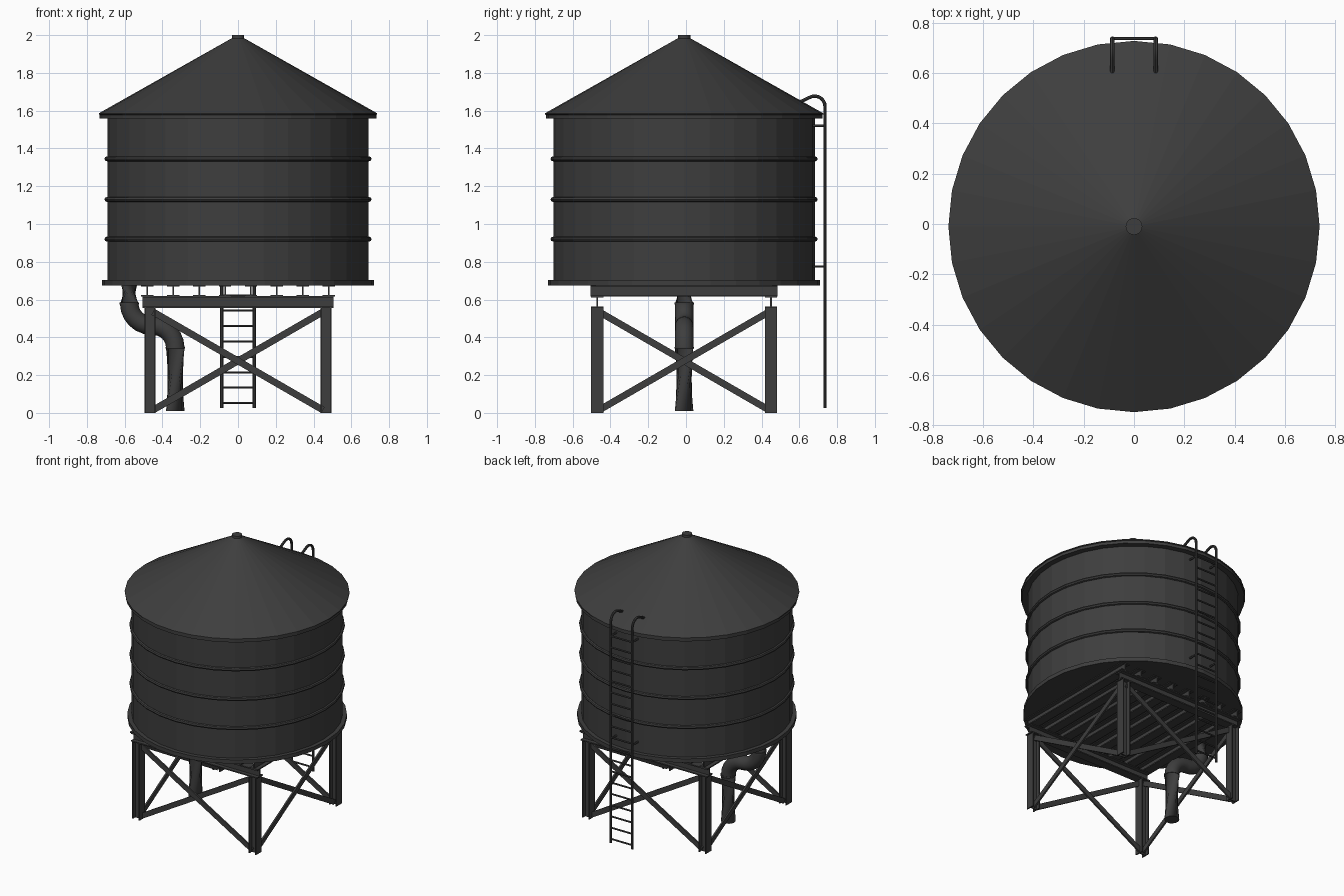
import bpy, bmesh
from math import pi, sin, cos
from mathutils import Vector, Matrix

if "Cube" in bpy.data.objects:
    bpy.data.objects.remove(bpy.data.objects["Cube"])

CY = -0.01      # tank and tower axis in y
SIDES = 32
COLOUR = (0.048, 0.048, 0.048, 1)

mat = bpy.data.materials.new("dark_grey_iron")
mat.use_nodes = True
mat.diffuse_color = COLOUR
bsdf = mat.node_tree.nodes["Principled BSDF"]
bsdf.inputs["Base Color"].default_value = COLOUR
bsdf.inputs["Roughness"].default_value = 0.8


def finish(name, bm, smooth=False):
    bmesh.ops.recalc_face_normals(bm, faces=bm.faces)
    me = bpy.data.meshes.new(name)
    bm.to_mesh(me)
    bm.free()
    me.materials.append(mat)
    ob = bpy.data.objects.new(name, me)
    bpy.context.collection.objects.link(ob)
    if smooth:
        bpy.ops.object.select_all(action="DESELECT")
        ob.select_set(True)
        bpy.context.view_layer.objects.active = ob
        bpy.ops.object.shade_smooth_by_angle(angle=pi / 5)
    return ob


def lathe(name, profile, closed=False):
    """Turn (radius, z) points about the tank axis; open profiles get end caps."""
    bm = bmesh.new()
    rings = []
    for r, z in profile:
        rings.append([bm.verts.new((r * cos(2 * pi * i / SIDES),
                                    CY + r * sin(2 * pi * i / SIDES), z))
                      for i in range(SIDES)])
    pairs = list(zip(rings, rings[1:]))
    if closed:
        pairs.append((rings[-1], rings[0]))
    else:
        bm.faces.new(rings[0])
        bm.faces.new(rings[-1])
    for a, b in pairs:
        for i in range(SIDES):
            j = (i + 1) % SIDES
            bm.faces.new((a[i], a[j], b[j], b[i]))
    return finish(name, bm)


def box(bm, centre, size, rot=Matrix()):
    bmesh.ops.create_cube(bm, size=1, matrix=Matrix.Translation(centre) @ rot
                          @ Matrix.Diagonal((*size, 1)))


def i_beam(name, start, end, flange_dir, depth, width, t=0.008):
    """Two flanges, set apart along flange_dir, joined by a thin web."""
    a, b, n = Vector(start), Vector(end), Vector(flange_dir)
    axis = (b - a).normalized()
    side = axis.cross(n)
    rot = Matrix((axis, side, n)).transposed().to_4x4()
    mid, length = (a + b) / 2, (b - a).length
    bm = bmesh.new()
    for s in (-1, 1):
        box(bm, mid + n * s * (depth - t) / 2, (length, width, t), rot)
    box(bm, mid, (length, t, depth - 2 * t), rot)
    return finish(name, bm)


def tube(name, paths, radius, sides):
    """Sweep a round section along planar paths."""
    bm = bmesh.new()
    for path in paths:
        pts = [Vector(p) for p in path]
        rings = []
        for k, p in enumerate(pts):
            d = (pts[min(k + 1, len(pts) - 1)] - pts[max(k - 1, 0)]).normalized()
            u = Vector((1, 0, 0)) if abs(d.x) < 1e-4 else Vector((0, 1, 0))
            v = d.cross(u)
            rings.append([bm.verts.new(p + radius * (cos(2 * pi * i / sides) * u
                                                     + sin(2 * pi * i / sides) * v))
                          for i in range(sides)])
        for a, b in zip(rings, rings[1:]):
            for i in range(sides):
                j = (i + 1) % sides
                bm.faces.new((a[i], a[j], b[j], b[i]))
        bm.faces.new(rings[0])
        bm.faces.new(rings[-1])
    return finish(name, bm, smooth=True)


# Tank: floor plate, wall, hoops, conical roof and cap
lathe("tank_floor", [(0.72, 0.675), (0.72, 0.703)])
lathe("tank_wall", [(0.692, 0.70), (0.692, 1.57)])
for n, z in enumerate((0.92, 1.13, 1.345)):
    hoop = [(0.694 + 0.013 * cos(a * pi / 4), z + 0.013 * sin(a * pi / 4)) for a in range(8)]
    lathe(f"tank_hoop_{n + 1}", hoop, closed=True)
lathe("roof", [(0.69, 1.558), (0.732, 1.558), (0.732, 1.578), (0.737, 1.58),
               (0.737, 1.586), (0.03, 1.985)])
lathe("roof_cap", [(0.033, 1.97), (0.033, 2.0)])

# Floor joists running front to back, on two main beams
for n in range(8):
    x = -0.48 + 0.96 * n / 7
    i_beam(f"joist_{n + 1}", (x, CY - 0.495, 0.647), (x, CY + 0.495, 0.647),
           (0, 0, 1), 0.062, 0.065)
for name, s in (("front_beam", -1), ("back_beam", 1)):
    y = CY + s * 0.46
    i_beam(name, (-0.505, y, 0.586), (0.505, y, 0.586), (0, 0, 1), 0.064, 0.064)

# Four legs
for fname, sy in (("front", -1), ("back", 1)):
    for lname, sx in (("right", -1), ("left", 1)):
        x, y = sx * 0.466, CY + sy * 0.46
        i_beam(f"{fname}_{lname}_leg", (x, y, 0), (x, y, 0.556), (1, 0, 0), 0.06, 0.064)


# Crossed braces on each side of the tower
def cross_brace(name, along_x, offset):
    bm = bmesh.new()
    for s in (-1, 1):
        p, q = (-0.45, 0.275 - s * 0.26), (0.45, 0.275 + s * 0.26)
        if along_x:
            a, b = Vector((p[0], offset, p[1])), Vector((q[0], offset, q[1]))
            n = Vector((0, 1, 0))
        else:
            a, b = Vector((offset, CY + p[0], p[1])), Vector((offset, CY + q[0], q[1]))
            n = Vector((1, 0, 0))
        axis = (b - a).normalized()
        rot = Matrix((axis, axis.cross(n), n)).transposed().to_4x4()
        box(bm, (a + b) / 2 + n * s * 0.006, ((b - a).length, 0.036, 0.012), rot)
    finish(name, bm)


cross_brace("front_brace", True, CY - 0.46)
cross_brace("back_brace", True, CY + 0.46)
cross_brace("right_brace", False, -0.466)
cross_brace("left_brace", False, 0.466)

# Drain pipe with a double bend
R = 0.118
steps = [k * pi / 12 for k in range(7)]
pipe = [(-0.576, CY, 0.69)]
pipe += [(-0.576 + R * (1 - cos(a)), CY, 0.58 - R * sin(a)) for a in steps]
pipe += [(-0.45 + R * sin(a), CY, 0.344 + R * cos(a)) for a in steps]
pipe += [(-0.332, CY, 0.01)]
tube("drain_pipe", [pipe], 0.049, 16)
tube("pipe_collars", [[(-0.576, CY, 0.575), (-0.576, CY, 0.585)],
                      [(-0.332, CY, 0.34), (-0.332, CY, 0.35)]], 0.052, 16)

# Ladder at the back: hooked rails, rungs and wall brackets
LY = 0.736
rails, rungs, brackets = [], [], []
for x in (-0.086, 0.086):
    hook = [(x, LY - 0.055 + 0.055 * cos(a), 1.622 + 0.055 * sin(a))
            for a in [k * pi / 12 for k in range(9)]]
    rails.append([(x, LY, 0.025)] + hook + [(x, 0.595, 1.642)])
    for z in (0.775, 1.52):
        brackets.append([(x, 0.655, z), (x, LY, z)])
for k in range(19):
    z = 0.052 + 0.0815 * k
    rungs.append([(-0.086, LY, z), (0.086, LY, z)])
tube("ladder_rails", rails, 0.009, 8)
tube("ladder_rungs", rungs, 0.006, 6)
tube("ladder_brackets", brackets, 0.007, 6)
